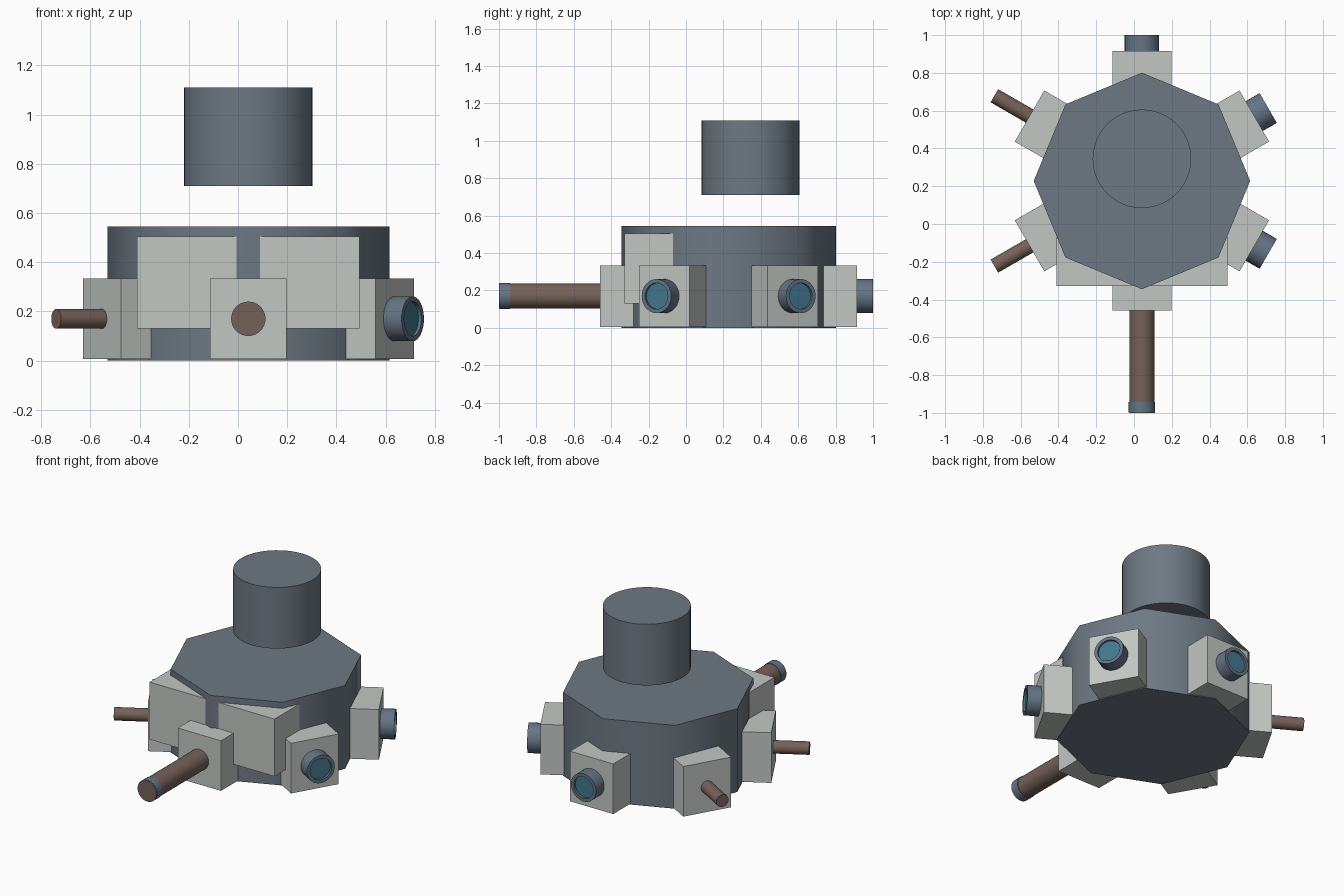
import bpy, bmesh, math
from mathutils import Matrix, Vector

if "Cube" in bpy.data.objects:
    bpy.data.objects.remove(bpy.data.objects["Cube"])

CX, CY, MID = 0.042, 0.228, 0.17      # hub axis and fitting height


def material(name, rgb):
    m = bpy.data.materials.new(name)
    m.use_nodes = True
    m.diffuse_color = (*rgb, 1)
    m.node_tree.nodes["Principled BSDF"].inputs["Base Color"].default_value = (*rgb, 1)
    return m


slate = material("slate", (0.155, 0.19, 0.225))
steel = material("blue_steel", (0.13, 0.175, 0.235))
pale = material("pale_grey", (0.54, 0.575, 0.55))
brown = material("brown", (0.18, 0.12, 0.098))
glass = material("teal_glass", (0.055, 0.19, 0.27))


def finish(name, bm, mat, smooth=None):
    bmesh.ops.recalc_face_normals(bm, faces=bm.faces[:])
    mesh = bpy.data.meshes.new(name)
    bm.to_mesh(mesh)
    bm.free()
    mesh.materials.append(mat)
    ob = bpy.data.objects.new(name, mesh)
    bpy.context.collection.objects.link(ob)
    if smooth:
        bpy.ops.object.select_all(action="DESELECT")
        ob.select_set(True)
        bpy.context.view_layer.objects.active = ob
        bpy.ops.object.shade_smooth_by_angle(angle=math.radians(smooth))
    return ob


def box(name, low, high, mat, matrix=Matrix()):
    bm = bmesh.new()
    bmesh.ops.create_cube(bm, size=1)
    low, high = Vector(low), Vector(high)
    for v in bm.verts:
        v.co = (low + high) / 2 + v.co * (high - low)
    bm.transform(matrix)
    return finish(name, bm, mat)


def cylinder(name, radius, start, end, mat, matrix=Matrix(), sides=32, smooth=40, bore=None):
    """Cylinder along local z; bore = (radius, depth) sinks a socket in its end."""
    bm = bmesh.new()
    bmesh.ops.create_cone(bm, cap_ends=True, segments=sides, radius1=radius,
                          radius2=radius, depth=end - start)
    bmesh.ops.translate(bm, verts=bm.verts, vec=(0, 0, (start + end) / 2))
    if bore:
        cap = max(bm.faces, key=lambda f: f.calc_center_median().z)
        bmesh.ops.inset_region(bm, faces=[cap], thickness=radius - bore[0])
        ring = bmesh.ops.extrude_discrete_faces(bm, faces=[cap])["faces"]
        bmesh.ops.translate(bm, verts=ring[0].verts[:], vec=(0, 0, -bore[1]))
    bm.transform(matrix)
    return finish(name, bm, mat, smooth)


# Octagonal hub and floating drum
cylinder("hub", 0.573, 0, 0.545, slate, Matrix.Translation((CX, CY, 0)), sides=8, smooth=50)
cylinder("drum", 0.261, 0.71, 1.11, slate, Matrix.Translation((CX, 0.345, 0)), sides=48)

# Twin front panels
for side, name in ((-1, "right_front_panel"), (1, "left_front_panel")):
    x = CX + side * 0.25
    box(name, (x - 0.202, -0.328, 0.13), (x + 0.202, -0.07, 0.505), pale)

# Six mounts round the hub, each carrying a lens, small rod or the main barrel
FITTINGS = {30: ("left_back", "lens"), 90: ("back", "lens"), 150: ("right_back", "rod"),
            210: ("right_front", "rod"), 270: ("front", "barrel"), 330: ("left_front", "lens")}
for angle, (where, kind) in FITTINGS.items():
    frame = Matrix.Translation((CX, CY, MID)) @ Matrix.Rotation(math.radians(angle), 4, "Z")
    axis = frame @ Matrix.Rotation(math.pi / 2, 4, "Y")
    box(where + "_mount", (0.4, -0.156, -0.164), (0.687, 0.156, 0.164), pale, frame)
    if kind == "lens":
        cylinder(where + "_lens_housing", 0.091, 0.65, 0.772, steel, axis, bore=(0.07, 0.018))
        cylinder(where + "_lens", 0.069, 0.75, 0.759, glass, axis)
    elif kind == "rod":
        cylinder(where + "_rod", 0.04, 0.65, 0.902, brown, axis)
    else:
        cylinder(where + "_barrel", 0.067, 0.65, 1.228, brown, axis)
        cylinder(where + "_barrel_band", 0.07, 1.17, 1.226, steel, axis)
